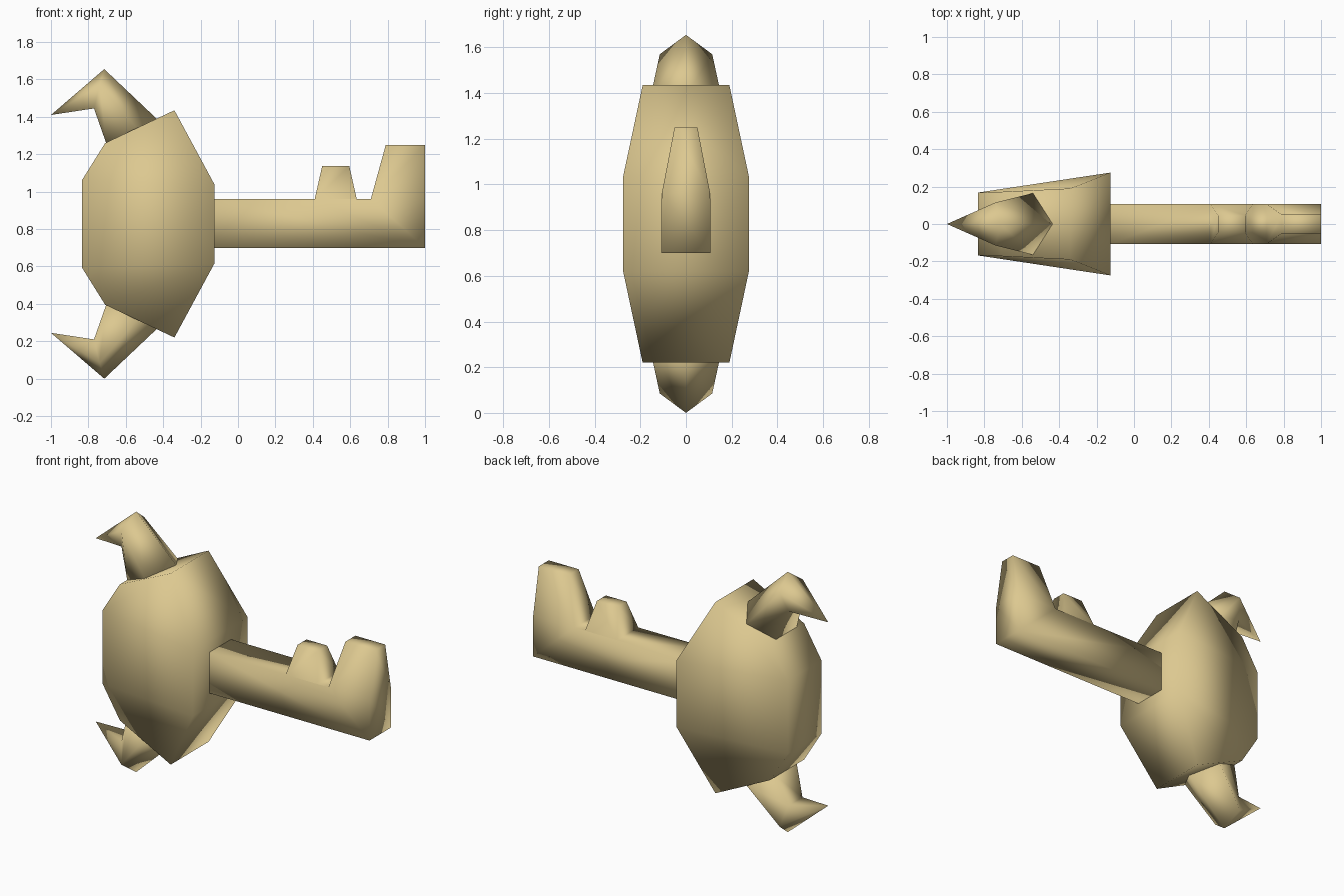
import bpy, bmesh

if "Cube" in bpy.data.objects:
    bpy.data.objects.remove(bpy.data.objects["Cube"])

H = 1.655  # total height; head and horns mirror about H / 2

mat = bpy.data.materials.new("antique brass")
mat.diffuse_color = (0.72, 0.58, 0.28, 1)
mat.use_nodes = True
mat.node_tree.nodes["Principled BSDF"].inputs["Base Color"].default_value = mat.diffuse_color


def make(name, verts, faces):
    me = bpy.data.meshes.new(name)
    me.from_pydata(verts, [], faces)
    bm = bmesh.new()
    bm.from_mesh(me)
    bmesh.ops.recalc_face_normals(bm, faces=bm.faces)
    bm.to_mesh(me)
    bm.free()
    me.materials.append(mat)
    me.shade_smooth()
    ob = bpy.data.objects.new(name, me)
    bpy.context.collection.objects.link(ob)
    return ob


def slab(name, profile, side_faces):
    """Profile of (x, z, half width): rim strip plus front and back faces."""
    n = len(profile)
    verts = [(x, s * w, z) for s in (-1, 1) for x, z, w in profile]
    faces = [(i, (i + 1) % n, n + (i + 1) % n, n + i) for i in range(n)]
    for f in side_faces:
        faces += [f, tuple(n + i for i in f)]
    return make(name, verts, faces)


# Head: eight-sided slab, thicker toward the shaft
top = [(-0.835, 1.06, 0.168), (-0.71, 1.26, 0.172),
       (-0.34, 1.435, 0.19), (-0.125, 1.037, 0.275)]
bottom = [(x, H - z, w) for x, z, w in reversed(top)]
slab("head", top + bottom, [(0, 1, 2, 3), (0, 3, 4, 7), (4, 5, 6, 7)])

# Shaft with two tapered teeth
shaft = [(-0.125, 0.70, 0.108), (-0.125, 0.96, 0.108),
         (0.41, 0.96, 0.106), (0.45, 1.137, 0.045), (0.595, 1.137, 0.045),
         (0.635, 0.96, 0.106), (0.71, 0.96, 0.106),
         (0.79, 1.25, 0.05), (1.0, 1.25, 0.05),
         (1.0, 0.96, 0.106), (1.0, 0.70, 0.108)]
slab("toothed_shaft", shaft,
     [(0, 1, 2, 5, 6, 9, 10), (2, 3, 4, 5), (6, 7, 8, 9)])


# Horns: five-sided section from head to bend, then a point
def horn(name, flip):
    base = [(-0.435, 0, 1.39), (-0.54, 0.165, 1.34), (-0.705, 0.105, 1.26),
            (-0.705, -0.105, 1.26), (-0.54, -0.165, 1.34)]
    bend = [(-0.715, 0, 1.655), (-0.74, 0.115, 1.57), (-0.77, 0.07, 1.445),
            (-0.77, -0.07, 1.445), (-0.74, -0.115, 1.57)]
    verts = base + bend + [(-1.0, 0, 1.41)]
    if flip:
        verts = [(x, y, H - z) for x, y, z in verts]
    faces = [(0, 1, 2, 3, 4)]
    for i in range(5):
        j = (i + 1) % 5
        faces += [(i, j, 5 + j, 5 + i), (5 + i, 5 + j, 10)]
    make(name, verts, faces)


horn("upper_horn", False)
horn("lower_horn", True)
